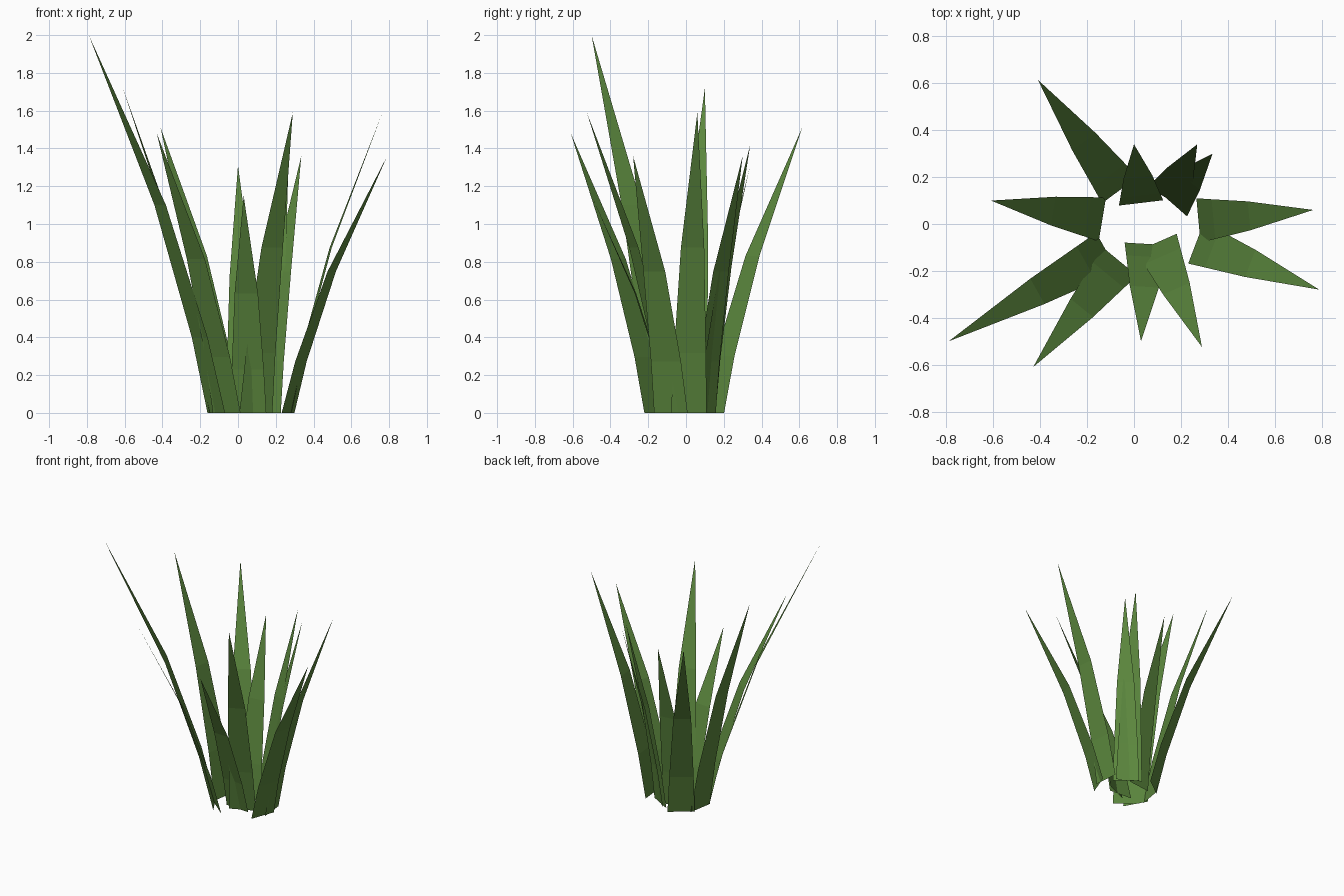
import bpy
from mathutils import Vector

if "Cube" in bpy.data.objects:
    bpy.data.objects.remove(bpy.data.objects["Cube"])

# Single leaf colour
green = bpy.data.materials.new("leaf_green")
green.diffuse_color = (0.107, 0.246, 0.048, 1)
green.use_nodes = True
green.node_tree.nodes["Principled BSDF"].inputs["Base Color"].default_value = green.diffuse_color

# Blades: base centre x, y, then tip x, y, z
BLADES = [
    (-0.115, -0.12, -0.79, -0.50, 2.00),
    (-0.135, 0.02, -0.61, 0.10, 1.72),
    (-0.06, 0.145, -0.41, 0.615, 1.51),
    (-0.06, -0.16, -0.43, -0.61, 1.48),
    (0.055, -0.085, 0.03, -0.50, 1.15),
    (0.095, -0.08, 0.29, -0.525, 1.59),
    (0.265, -0.08, 0.79, -0.28, 1.36),
    (0.275, 0.015, 0.765, 0.06, 1.59),
    (0.03, 0.09, 0.00, 0.34, 1.31),
    (0.14, 0.11, 0.27, 0.34, 1.42),
    (0.155, 0.095, 0.335, 0.30, 1.36),
]

# Rows along a blade: height fraction, outward lean fraction, half width
ROWS = [(0.0, 0.0, 0.095), (0.2, 0.13, 0.085), (0.55, 0.44, 0.062)]


def make_blade(name, bx, by, tx, ty, height):
    """Flat tapering leaf strip that bends outward to a pointed tip."""
    base = Vector((bx, by, 0))
    lean = Vector((tx - bx, ty - by, 0))
    side = Vector((-lean.y, lean.x, 0)).normalized()
    verts = []
    for h, out, half in ROWS:
        centre = base + lean * out + Vector((0, 0, height * h))
        verts += [centre - side * half, centre + side * half]
    verts.append(Vector((tx, ty, height)))
    faces = [(1, 0, 2, 3), (3, 2, 4, 5), (5, 4, 6)]
    mesh = bpy.data.meshes.new(name)
    mesh.from_pydata(verts, [], faces)
    mesh.materials.append(green)
    obj = bpy.data.objects.new(name, mesh)
    bpy.context.collection.objects.link(obj)


for i, blade in enumerate(BLADES, 1):
    make_blade(f"leaf_blade_{i}", *blade)
